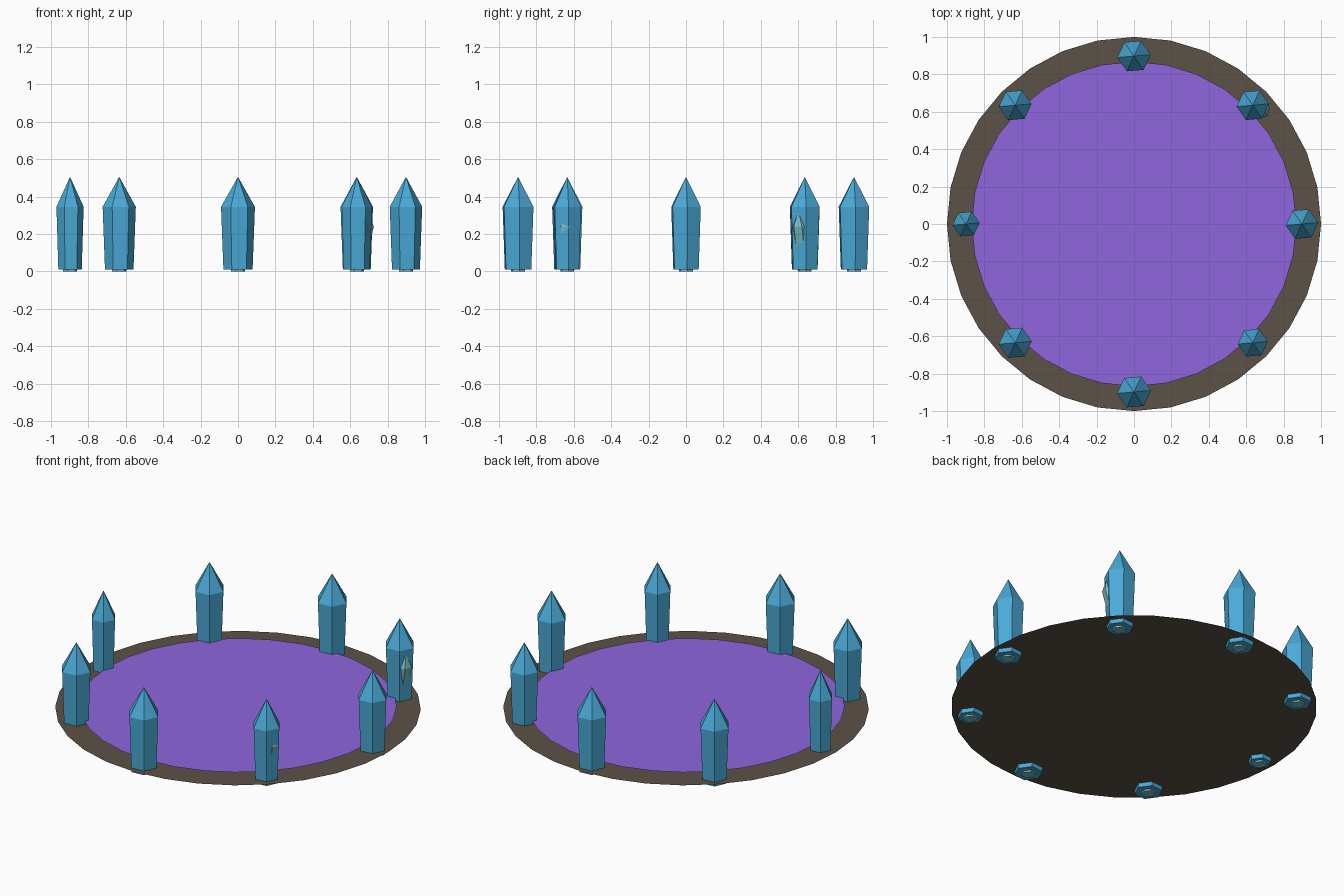
import bpy
import bmesh
from math import cos, sin, pi, radians

if "Cube" in bpy.data.objects:
    bpy.data.objects.remove(bpy.data.objects["Cube"])


def linear(v):
    v /= 255
    return v / 12.92 if v <= 0.04045 else ((v + 0.055) / 1.055) ** 2.4


def material(name, rgb):
    mat = bpy.data.materials.new(name)
    mat.use_nodes = True
    colour = [linear(v) for v in rgb] + [1]
    mat.diffuse_color = colour
    mat.node_tree.nodes["Principled BSDF"].inputs["Base Color"].default_value = colour
    return mat


stone = material("dark stone", (92, 82, 70))
purple = material("portal purple", (143, 102, 222))
blue = material("crystal blue", (74, 170, 215))
teal = material("pale teal", (122, 190, 198))


def finish(name, bm, mat):
    mesh = bpy.data.meshes.new(name)
    bm.to_mesh(mesh)
    bm.free()
    mesh.materials.append(mat)
    obj = bpy.data.objects.new(name, mesh)
    bpy.context.collection.objects.link(obj)
    return obj


def plate(name, radius, z, mat):
    """Flat many-sided disc without thickness."""
    bm = bmesh.new()
    bm.faces.new([bm.verts.new((radius * cos(i * pi / 16), radius * sin(i * pi / 16), z))
                  for i in range(32)])
    finish(name, bm, mat)


def crystal(name, centre, radius, bottom, shoulder, tip, turn, lean, mat):
    """Six-sided column, flared upward, with a pointed cap."""
    bm = bmesh.new()

    def at(z):
        t = (z - bottom) / (shoulder - bottom)
        return centre[0] + lean[0] * t, centre[1] + lean[1] * t

    rings = []
    for z, r in ((bottom, radius * 0.86), (shoulder, radius)):
        x, y = at(z)
        rings.append([bm.verts.new((x + r * cos(turn + i * pi / 3),
                                    y + r * sin(turn + i * pi / 3), z)) for i in range(6)])
    point = bm.verts.new((*at(tip), tip))
    low, high = rings
    bm.faces.new(low[::-1])
    for i in range(6):
        j = (i + 1) % 6
        bm.faces.new((low[i], low[j], high[j], high[i]))
        bm.faces.new((high[i], high[j], point))
    finish(name, bm, mat)


# Base and the two stacked portal sheets
plate("stone_base", 1.0, 0.035, stone)
plate("portal_sheet", 0.868, 0.052, purple)
plate("portal_centre", 0.74, 0.055, purple)

# Ring of crystals, counter-clockwise from +x: width and lean of the inner shard
ring = [
    ("left", 0.087, (0, 0)),
    ("back_left", 0.087, (0.047, -0.025)),
    ("back", 0.09, (0, 0)),
    ("back_right", 0.088, (0, 0)),
    ("right", 0.073, (0, 0)),
    ("front_right", 0.089, (0, 0)),
    ("front", 0.091, (0, 0)),
    ("front_left", 0.081, (0.034, 0)),
]
for k, (side, radius, lean) in enumerate(ring):
    a = k * pi / 4
    centre = (0.898 * cos(a), 0.898 * sin(a))
    crystal(side + "_crystal", centre, radius, 0.01, 0.345, 0.505,
            radians(5), (0, 0), blue)
    crystal(side + "_inner_shard", centre, 0.045, 0, 0.24, 0.32,
            radians(12), lean, teal)
